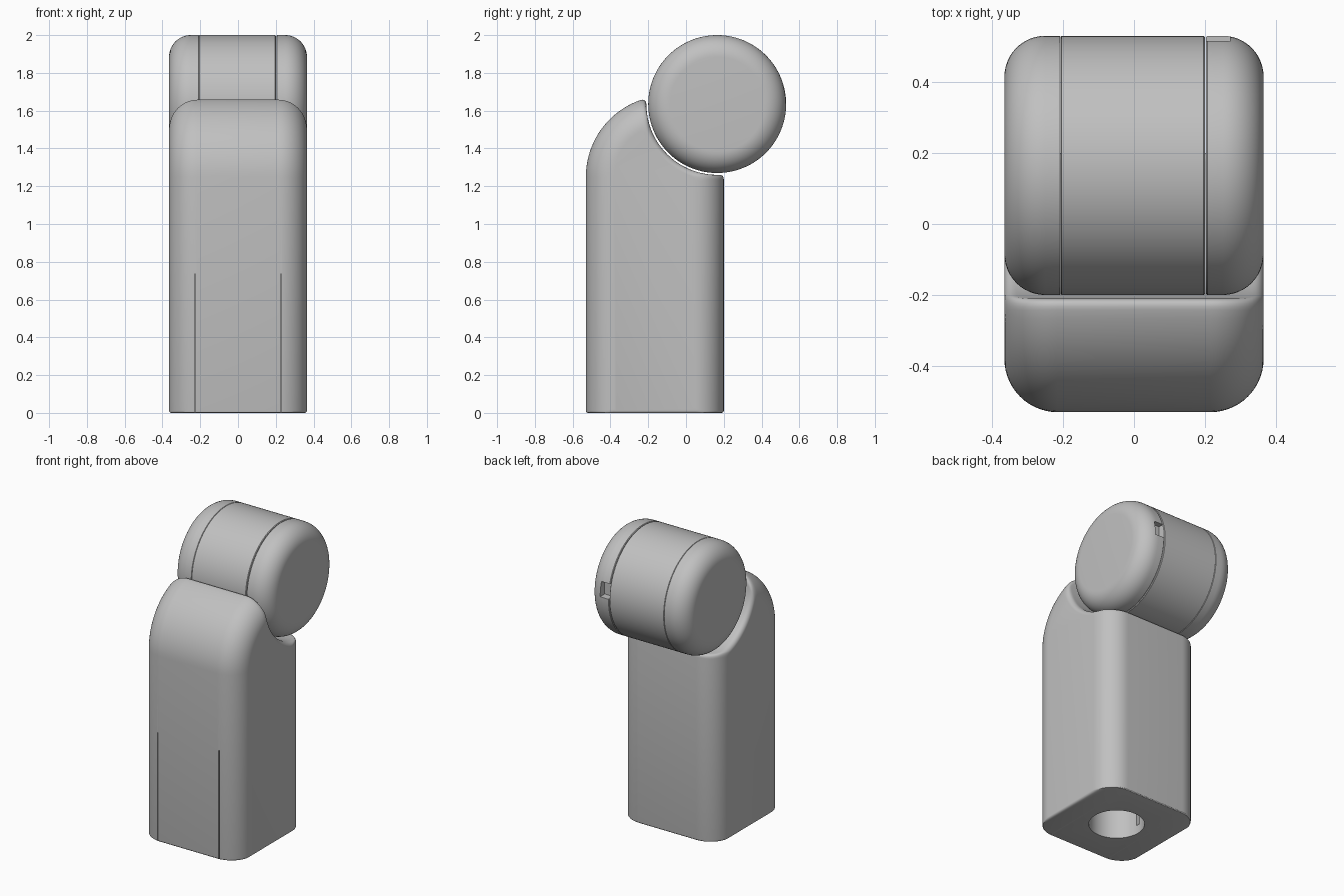
import bpy, bmesh
from math import sin, cos, pi, atan2, sqrt, hypot

cube = bpy.data.objects.get("Cube")
if cube:
    bpy.data.objects.remove(cube, do_unlink=True)

grey = bpy.data.materials.new("plain_grey")
grey.use_nodes = True
grey.diffuse_color = (0.53, 0.53, 0.53, 1)
grey.node_tree.nodes["Principled BSDF"].inputs["Base Color"].default_value = (0.53, 0.53, 0.53, 1)

HALF = 0.365                      # half width, also the head radius
HEAD_Y, HEAD_Z = 0.165, 1.635     # head axis
BODY_Y = -0.165                   # body centre


def loft(name, rings):
    """Skin a row of closed rings and cap both ends."""
    bm = bmesh.new()
    rows = [[bm.verts.new(p) for p in ring] for ring in rings]
    n = len(rows[0])
    for a, b in zip(rows, rows[1:]):
        for i in range(n):
            j = (i + 1) % n
            bm.faces.new((a[i], a[j], b[j], b[i]))
    bm.faces.new(rows[0])
    bm.faces.new(rows[-1])
    bmesh.ops.recalc_face_normals(bm, faces=bm.faces)
    mesh = bpy.data.meshes.new(name)
    bm.to_mesh(mesh)
    bm.free()
    mesh.materials.append(grey)
    obj = bpy.data.objects.new(name, mesh)
    bpy.context.collection.objects.link(obj)
    return obj


def box(name, lo, hi):
    rings = []
    for z in (lo[2], hi[2]):
        rings.append([(lo[0], lo[1], z), (hi[0], lo[1], z), (hi[0], hi[1], z), (lo[0], hi[1], z)])
    return loft(name, rings)


def activate(obj):
    bpy.ops.object.select_all(action='DESELECT')
    obj.select_set(True)
    bpy.context.view_layer.objects.active = obj


def cut(obj, cutters):
    for c in cutters:
        c.hide_render = True
        mod = obj.modifiers.new("cut", 'BOOLEAN')
        mod.operation = 'DIFFERENCE'
        mod.solver = 'EXACT'
        mod.object = c
        activate(obj)
        bpy.ops.object.modifier_apply(modifier=mod.name)
        bpy.data.objects.remove(c, do_unlink=True)


def smooth(obj):
    activate(obj)
    bpy.ops.object.shade_smooth_by_angle(angle=pi / 6)


def fillet(t, r):
    """Inset of a round edge of radius r at distance t from the side."""
    return r - sqrt(r * r - (r - t) ** 2) if t < r else 0.0


def soft_corner(a, corner, b, steps=6):
    pts = []
    for i in range(steps + 1):
        k = i / steps
        pts.append(tuple((1 - k) ** 2 * p + 2 * k * (1 - k) * q + k * k * r
                         for p, q, r in zip(a, corner, b)))
    return pts


def body_slice(x, t):
    """Side outline of the body at distance t from its side face."""
    d = fillet(t, 0.15)
    floor = fillet(t, 0.012)
    saddle = 0.375 + fillet(t, 0.03)
    cy, cz, radius = -0.10, 1.25, 0.43 - d
    front, back = -0.53 + d, 0.2 - d
    # crest where the shoulder arc meets the saddle arc
    dy, dz = HEAD_Y - cy, HEAD_Z - cz
    dist = hypot(dy, dz)
    along = (dist ** 2 + radius ** 2 - saddle ** 2) / (2 * dist)
    off = sqrt(radius ** 2 - along ** 2)
    crest = (cy + (along * dy - off * dz) / dist, cz + (along * dz + off * dy) / dist)

    def shoulder(a):
        return (cy + radius * cos(a), cz + radius * sin(a))

    def cradle(a):
        return (HEAD_Y + saddle * cos(a), HEAD_Z + saddle * sin(a))

    a1 = atan2(crest[1] - cz, crest[0] - cy) + 0.035 / radius
    b0 = atan2(crest[1] - HEAD_Z, crest[0] - HEAD_Y) % (2 * pi)
    lip = HEAD_Z - sqrt(saddle ** 2 - (back - HEAD_Y) ** 2)
    b2 = atan2(lip - HEAD_Z, back - HEAD_Y) % (2 * pi)
    b1, b3 = b0 + 0.1, b2 - 0.07

    pts = soft_corner((front + 0.012, floor), (front, floor), (front, floor + 0.012), 3)
    pts += [shoulder(pi + (a1 - pi) * i / 20) for i in range(20)]
    pts += soft_corner(shoulder(a1), crest, cradle(b1))
    pts += [cradle(b1 + (b3 - b1) * i / 24) for i in range(1, 24)]
    pts += soft_corner(cradle(b3), (back, lip), (back, lip - 0.026))
    pts += soft_corner((back, floor + 0.012), (back, floor), (back - 0.012, floor), 3)
    return [(x, y, z) for y, z in pts]


# Body: side outlines lofted across the width with rounded edges
insets = [0.15 * (1 - cos(pi / 2 * i / 14)) for i in range(15)]
slices = [(-HALF + t, t) for t in insets] + [(HALF - t, t) for t in reversed(insets)]
body = loft("body", [body_slice(x, t) for x, t in slices])


def tube(name, r, z0, z1):
    return loft(name, [[(r * cos(2 * pi * i / 64), BODY_Y + r * sin(2 * pi * i / 64), z)
                        for i in range(64)] for z in (z0, z1)])


# Socket in the base with key slots, and two seams of the front panel
cutters = [tube("socket", 0.17, -0.05, 0.6)]
for s in (-1, 1):
    cutters.append(box("key_slot", (s * 0.16 - 0.04, BODY_Y - 0.015, 0.06),
                       (s * 0.16 + 0.04, BODY_Y + 0.015, 0.5)))
    cutters.append(box("panel_seam", (s * 0.228 - 0.003, -0.6, -0.05),
                       (s * 0.228 + 0.003, -0.515, 0.735)))
cut(body, cutters)
smooth(body)


def lathe(name, profile, count=112):
    """Turn (x, radius) points around the head axis."""
    return loft(name, [[(x, HEAD_Y + r * cos(2 * pi * i / count), HEAD_Z + r * sin(2 * pi * i / count))
                        for i in range(count)] for x, r in profile])


def cap_profile(side, seam, chamfer):
    round_r = 0.115
    pts = [(seam, HALF - chamfer), (seam + side * chamfer, HALF)]
    for i in range(13):
        a = pi / 2 * i / 12
        pts.append((side * (HALF - round_r + round_r * sin(a)), HALF - round_r + round_r * cos(a)))
    return pts


# Head: drum between two rounded end caps
drum = lathe("head_drum", [(-0.206, HALF - 0.002), (-0.204, HALF), (0.196, HALF), (0.2, HALF - 0.004)])
right_cap = lathe("head_right_cap", cap_profile(-1, -0.207, 0.002))
left_cap = lathe("head_left_cap", cap_profile(1, 0.203, 0.004))

# Small latch notch at the back of the left cap
cut(left_cap, [box("latch_notch", (0.19, 0.48, 1.637), (0.27, 0.6, 1.735))])
for part in (drum, right_cap, left_cap):
    smooth(part)
